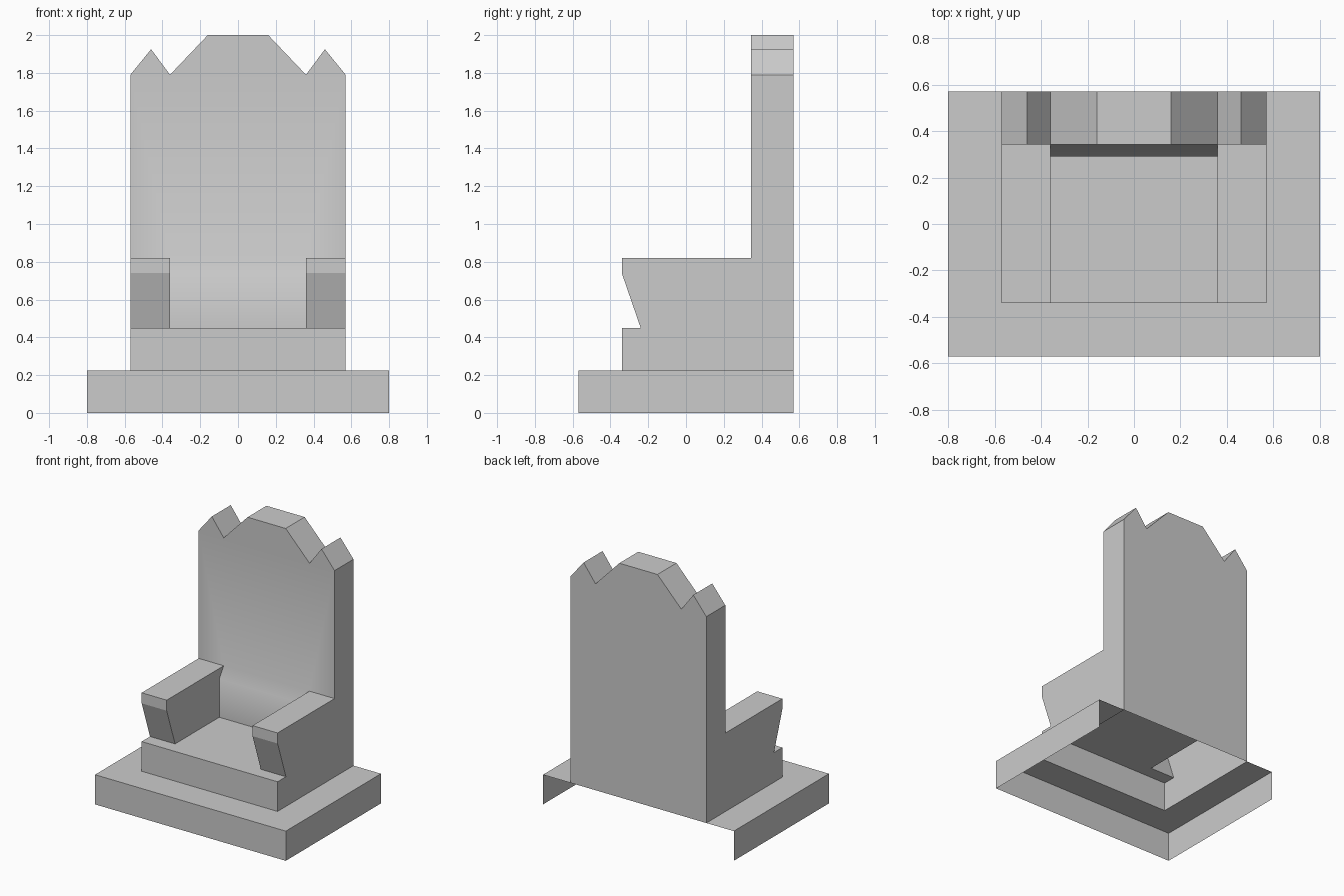
import bpy, bmesh

if "Cube" in bpy.data.objects:
    bpy.data.objects.remove(bpy.data.objects["Cube"])

BASE_Z, SEAT_Z, ARM_Z = 0.225, 0.45, 0.82
INNER, OUTER, BASE_X = 0.36, 0.57, 0.80
FRONT, BACK, REST_Y = -0.34, 0.57, 0.343


def strip(a, b):
    """Quads joining two matching open polylines."""
    return [(a[i], b[i], b[i + 1], a[i + 1]) for i in range(len(a) - 1)]


def across(profile, x0, x1):
    """Extrude a (y, z) profile sideways from x0 to x1."""
    return strip([(x0, y, z) for y, z in profile], [(x1, y, z) for y, z in profile])


def part(name, faces):
    """Open sheet for the +x half, welded and mirrored across x = 0."""
    bm = bmesh.new()
    for f in faces:
        bm.faces.new([bm.verts.new(p) for p in f])
    bmesh.ops.remove_doubles(bm, verts=bm.verts, dist=1e-4)
    half = bm.faces[:]
    dup = bmesh.ops.duplicate(bm, geom=bm.verts[:] + bm.edges[:] + half)["geom"]
    for v in (g for g in dup if isinstance(g, bmesh.types.BMVert)):
        v.co.x = -v.co.x
    bmesh.ops.reverse_faces(bm, faces=[g for g in dup if isinstance(g, bmesh.types.BMFace)])
    bmesh.ops.remove_doubles(bm, verts=bm.verts, dist=1e-4)
    # join flat faces across the centre line
    centre = [e for e in bm.edges if all(abs(v.co.x) < 1e-5 for v in e.verts)]
    bmesh.ops.dissolve_edges(bm, edges=centre, use_verts=True)
    mesh = bpy.data.meshes.new(name)
    bm.to_mesh(mesh)
    bm.free()
    obj = bpy.data.objects.new(name, mesh)
    bpy.context.collection.objects.link(obj)
    return obj


# Plinth: open underneath and behind, with a hole under the seat
plan = [(0, -0.57), (BASE_X, -0.57), (BASE_X, BACK)]
walls = [tuple(reversed(f)) for f in strip([(x, y, BASE_Z) for x, y in plan],
                                           [(x, y, 0) for x, y in plan])]
walls = [tuple(reversed(f)) for f in walls]
ledge = plan + [(OUTER, BACK), (OUTER, FRONT), (0, FRONT)]
part("plinth", walls + [[(x, y, BASE_Z) for x, y in ledge]])

# Seat: front riser, and top with tabs in front of the armrests
seat_top = [(0, FRONT), (OUTER, FRONT), (OUTER, -0.24), (INNER, -0.24), (INNER, 0.29), (0, 0.29)]
part("seat", across([(FRONT, BASE_Z), (FRONT, SEAT_Z)], 0, OUTER)
     + [[(x, y, SEAT_Z) for x, y in seat_top]])

# Armrests: raked front, flat top and inner side
arm = [(-0.24, SEAT_Z), (FRONT, 0.74), (FRONT, ARM_Z), (REST_Y, ARM_Z)]
cushion = [(0.29, SEAT_Z), (0.29, 0.74), (REST_Y, ARM_Z)]
inner_side = arm + cushion[1::-1]
part("armrests", across(arm, INNER, OUTER) + [[(INNER, y, z) for y, z in inner_side]])

# Outer sides of seat, armrest and backrest in one sheet
side = [(FRONT, BASE_Z), (BACK, BASE_Z), (BACK, 1.79), (REST_Y, 1.79)] + arm[::-1] + [(FRONT, SEAT_Z)]
part("side_panels", [[(OUTER, y, z) for y, z in side]])

# Backrest: padded lower front, pointed crest and flat back
crest = [(OUTER, 1.79), (0.46, 1.925), (INNER, 1.79), (0.16, 2.0), (0, 2.0)]
front = [(0, ARM_Z), (INNER, ARM_Z), (OUTER, ARM_Z)] + crest
back = [(0, BASE_Z), (OUTER, BASE_Z)] + crest
rest = part("backrest", across(cushion, 0, INNER)
            + [[(x, REST_Y, z) for x, z in front]]
            + [[(x, BACK, z) for x, z in reversed(back)]]
            + strip([(x, REST_Y, z) for x, z in crest], [(x, BACK, z) for x, z in crest]))
bpy.context.view_layer.objects.active = rest
rest.select_set(True)
bpy.ops.object.shade_smooth_by_angle(angle=0.61)
